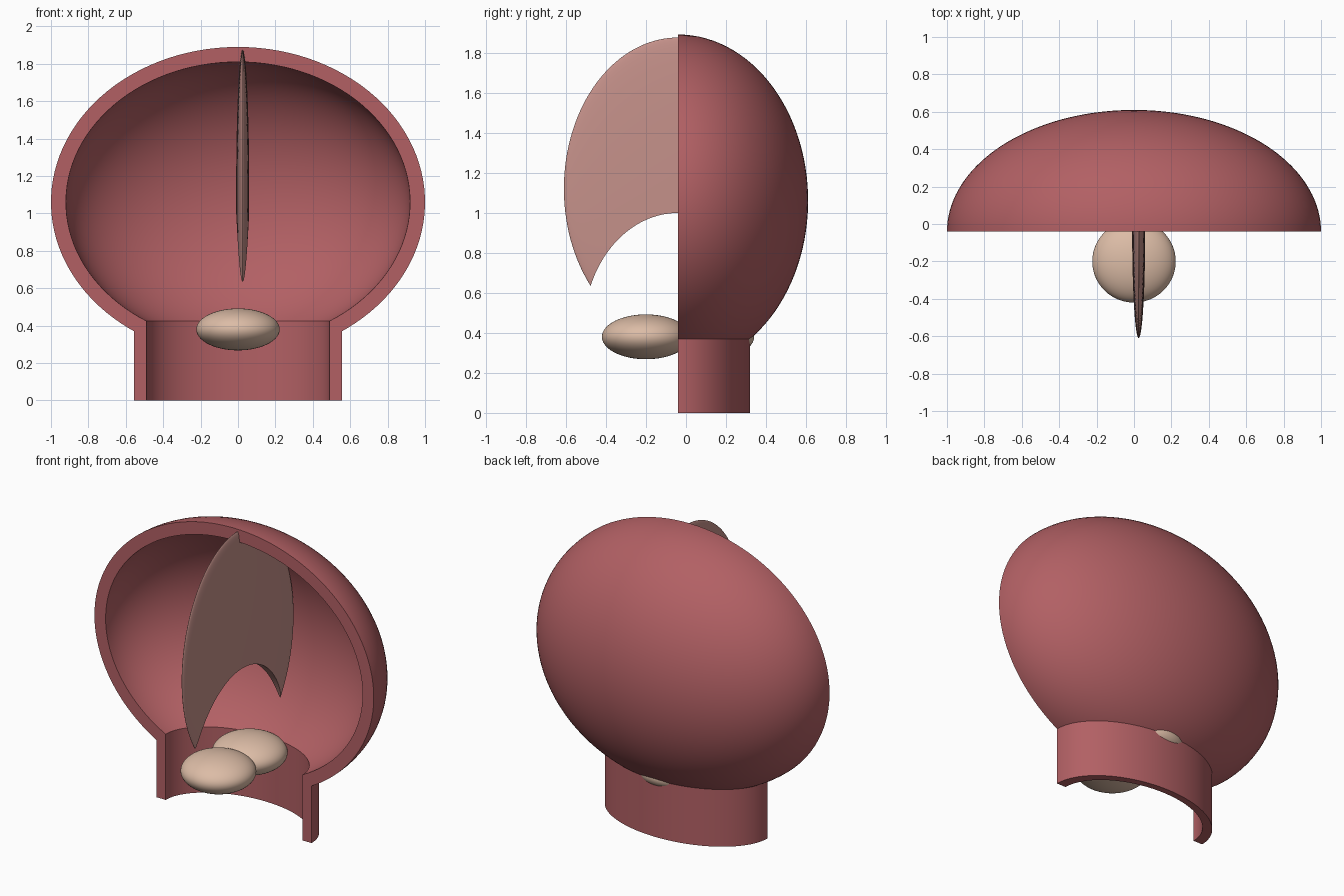
import bpy
import bmesh
from math import sin, cos, pi, asin, radians

if "Cube" in bpy.data.objects:
    bpy.data.objects.remove(bpy.data.objects["Cube"], do_unlink=True)

CUT_Y = -0.04      # plane of the open front
DEPTH = 0.65       # front-to-back squash of the shell
SHELL_Z = 1.06     # height of the shell's centre


def material(name, rgb):
    # sRGB 0-255 to linear
    lin = [((c / 255 + 0.055) / 1.055) ** 2.4 for c in rgb]
    m = bpy.data.materials.new(name)
    m.use_nodes = True
    m.diffuse_color = (*lin, 1)
    m.node_tree.nodes["Principled BSDF"].inputs["Base Color"].default_value = (*lin, 1)
    return m


red = material("muted red", (178, 96, 100))
pink = material("dusty pink", (197, 145, 138))
cream = material("cream", (220, 188, 166))


def smooth(obj):
    bpy.ops.object.select_all(action='DESELECT')
    obj.select_set(True)
    bpy.context.view_layer.objects.active = obj
    bpy.ops.object.shade_smooth_by_angle(angle=radians(35))


def half_revolve(name, profile, mat, steps=72):
    """Sweep a closed (radius, z) profile half a turn and cap both ends."""
    bm = bmesh.new()
    rings = []
    for i in range(steps + 1):
        a = pi * i / steps
        rings.append([bm.verts.new((r * cos(a), CUT_Y + DEPTH * r * sin(a), z))
                      for r, z in profile])
    n = len(profile)
    for a, b in zip(rings, rings[1:]):
        for j in range(n):
            k = (j + 1) % n
            bm.faces.new((a[j], a[k], b[k], b[j]))
    bm.faces.new(rings[0])
    bm.faces.new(rings[-1])
    bmesh.ops.remove_doubles(bm, verts=bm.verts[:], dist=1e-5)
    bmesh.ops.recalc_face_normals(bm, faces=bm.faces[:])
    mesh = bpy.data.meshes.new(name)
    bm.to_mesh(mesh)
    bm.free()
    obj = bpy.data.objects.new(name, mesh)
    bpy.context.collection.objects.link(obj)
    mesh.materials.append(mat)
    smooth(obj)
    return obj


def ellipsoid(name, centre, radii, mat):
    bpy.ops.mesh.primitive_uv_sphere_add(segments=96, ring_count=64, location=centre)
    obj = bpy.context.object
    obj.name = name
    obj.scale = radii
    bpy.ops.object.transform_apply(location=False, rotation=False, scale=True)
    obj.data.materials.append(mat)
    smooth(obj)
    return obj


def arc(rx, rz, hole, steps=48):
    """Ellipse arc from the bottom hole's edge up to the top pole."""
    start = asin(hole / rx)
    angles = [start + (pi - start) * i / steps for i in range(steps + 1)]
    return [(max(rx * sin(a), 0) if a < pi - 1e-6 else 0, SHELL_Z - rz * cos(a))
            for a in angles]


# Domed shell with a hole in its underside
HOLE = 0.49
half_revolve("shell", arc(1.0, 0.83, HOLE) + arc(0.92, 0.75, HOLE)[::-1], red)

# Neck under the shell
half_revolve("neck", [(HOLE, 0), (0.555, 0), (0.555, 0.38), (HOLE, 0.34)], red)

# Upright blade: thin ellipsoid with an arch cut from its underside
blade = ellipsoid("blade", (0.025, CUT_Y, 1.12), (0.035, 0.57, 0.755), pink)
cutter = ellipsoid("arch_cutter", (0.025, CUT_Y, 0.42), (0.5, 0.47, 0.58), pink)
cutter.hide_render = True
mod = blade.modifiers.new("arch", 'BOOLEAN')
mod.operation = 'DIFFERENCE'
mod.solver = 'EXACT'
mod.object = cutter
bpy.ops.object.select_all(action='DESELECT')
blade.select_set(True)
bpy.context.view_layer.objects.active = blade
bpy.ops.object.modifier_apply(modifier=mod.name)
bpy.data.objects.remove(cutter, do_unlink=True)
smooth(blade)

# Pair of flattened lobes in the opening
for name, side in (("front_lobe", -1), ("back_lobe", 1)):
    ellipsoid(name, (0, CUT_Y + side * 0.16, 0.38), (0.223, 0.22, 0.112), cream)
